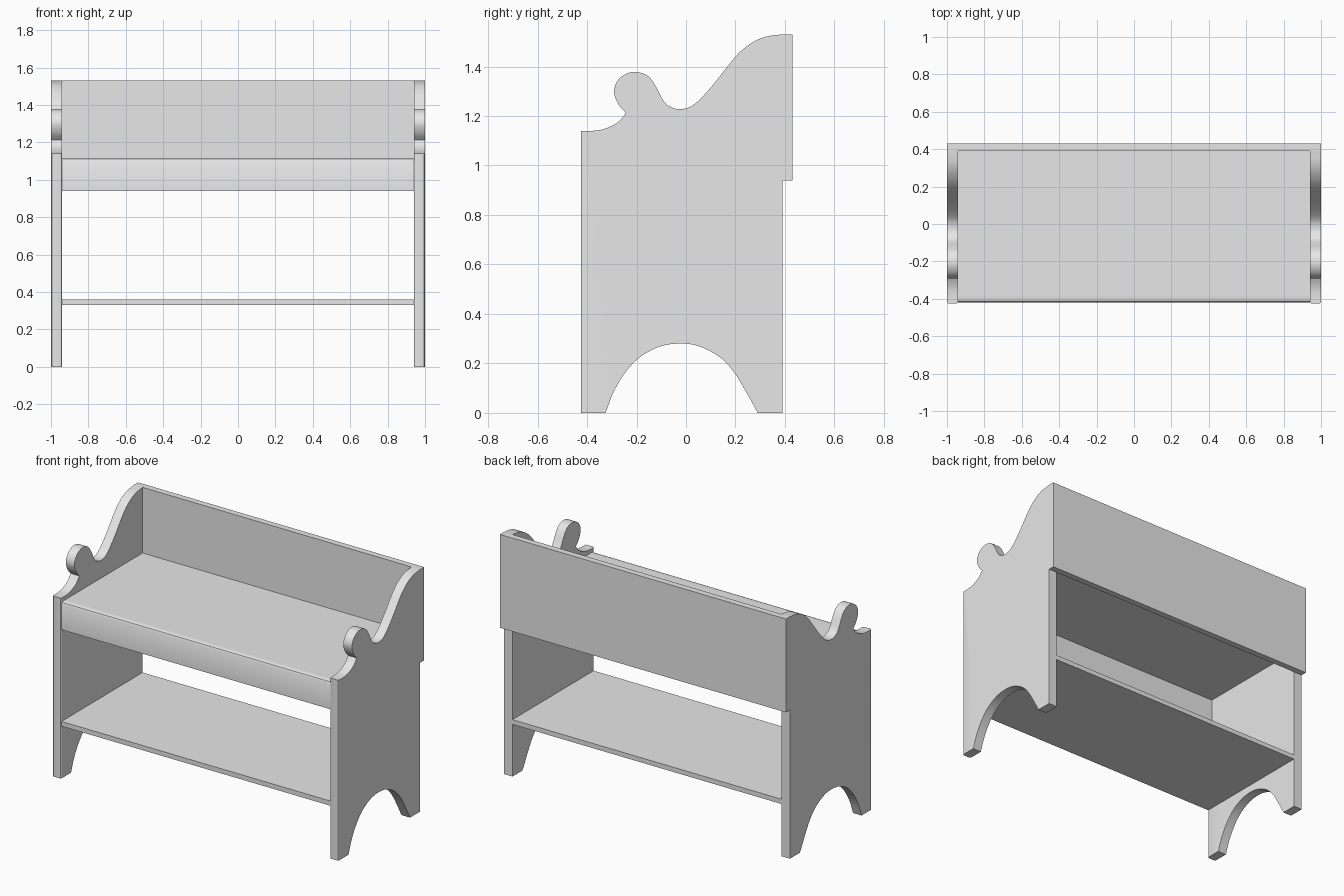
import bpy
import bmesh
from mathutils import Vector

default_cube = bpy.data.objects.get("Cube")
if default_cube:
    bpy.data.objects.remove(default_cube, do_unlink=True)

# One plain grey finish
grey = bpy.data.materials.new("plain grey")
grey.use_nodes = True
grey_colour = (0.8, 0.8, 0.8, 1)
grey.diffuse_color = grey_colour
grey.node_tree.nodes["Principled BSDF"].inputs["Base Color"].default_value = grey_colour

INNER = 0.94      # inside face of the side panels
OUTER = 1.0
FRONT = -0.425
REAR = 0.39


def finish(bm, name):
    """Turn a bmesh into a named object with smooth curves and sharp edges."""
    bmesh.ops.recalc_face_normals(bm, faces=bm.faces)
    mesh = bpy.data.meshes.new(name)
    bm.to_mesh(mesh)
    bm.free()
    mesh.materials.append(grey)
    obj = bpy.data.objects.new(name, mesh)
    bpy.context.collection.objects.link(obj)
    bpy.ops.object.select_all(action='DESELECT')
    obj.select_set(True)
    bpy.context.view_layer.objects.active = obj
    bpy.ops.object.shade_smooth_by_angle()
    return obj


def curve_through(points, steps=4):
    """Smooth curve through the given (y, z) points."""
    pts = [Vector(p) for p in points]
    pts = [2 * pts[0] - pts[1]] + pts + [2 * pts[-1] - pts[-2]]
    out = []
    for a, b, c, d in zip(pts, pts[1:], pts[2:], pts[3:]):
        for i in range(steps):
            t = i / steps
            out.append(b + (c - a) * t / 2
                       + (2 * a - 5 * b + 4 * c - d) * t * t / 2
                       + (3 * b - a - 3 * c + d) * t ** 3 / 2)
    return out + [pts[-2]]


def extrude_profile(name, outline, x0, x1, rounding=0.0):
    """Extrude a (y, z) outline along x, optionally easing its front edges."""
    bm = bmesh.new()
    face = bm.faces.new([bm.verts.new((x0, p[0], p[1])) for p in outline])
    geom = bmesh.ops.extrude_face_region(bm, geom=[face])["geom"]
    moved = [g for g in geom if isinstance(g, bmesh.types.BMVert)]
    bmesh.ops.translate(bm, verts=moved, vec=(x1 - x0, 0, 0))
    if rounding:
        edges = [e for e in bm.edges
                 if all(abs(v.co.y - FRONT) < 0.001 for v in e.verts)
                 and abs(e.verts[0].co.x - e.verts[1].co.x) < 0.001]
        bmesh.ops.bevel(bm, geom=edges, offset=rounding, segments=3,
                        profile=0.5, affect='EDGES')
    return finish(bm, name)


def board(name, half_width, y0, y1, z0, z1):
    outline = [(y0, z0), (y1, z0), (y1, z1), (y0, z1)]
    return extrude_profile(name, outline, -half_width, half_width)


# Side panel outline: arched foot, front lip, round knob, sweeping back
arch = curve_through([(-0.325, 0), (-0.29, 0.09), (-0.24, 0.17), (-0.18, 0.23),
                      (-0.1, 0.27), (-0.02, 0.28), (0.05, 0.27), (0.13, 0.23),
                      (0.19, 0.17), (0.24, 0.09), (0.29, 0)])
lip = curve_through([(FRONT, 1.14), (-0.38, 1.14), (-0.33, 1.148),
                     (-0.275, 1.175), (-0.243, 1.212)])
sweep = curve_through([(-0.243, 1.212), (-0.275, 1.25), (-0.291, 1.3),
                       (-0.275, 1.345), (-0.24, 1.371), (-0.2, 1.378),
                       (-0.155, 1.363), (-0.125, 1.325), (-0.09, 1.26),
                       (-0.06, 1.236), (-0.02, 1.228), (0.03, 1.245),
                       (0.1, 1.315), (0.2, 1.44), (0.26, 1.492),
                       (0.32, 1.52), (REAR, 1.53)])
side_outline = ([Vector((FRONT, 0))] + arch + [Vector((REAR, 0))]
                + sweep[::-1] + lip[-2::-1])

for name, sign in (("left_side_panel", 1), ("right_side_panel", -1)):
    extrude_profile(name, side_outline, sign * INNER, sign * OUTER, rounding=0.01)

# Boards between and behind the sides
board("back_panel", OUTER, REAR, 0.43, 0.94, 1.53)
board("lower_shelf", INNER, -0.42, REAR, 0.33, 0.36)
board("seat_board", INNER, -0.385, REAR, 1.085, 1.115)

# Apron with an eased upper front edge
apron_outline = [(-0.385, 0.94), (-0.42, 0.94), (-0.42, 1.1),
                 (-0.415, 1.11), (-0.405, 1.115), (-0.385, 1.115)]
extrude_profile("front_apron", apron_outline, -INNER, INNER)
